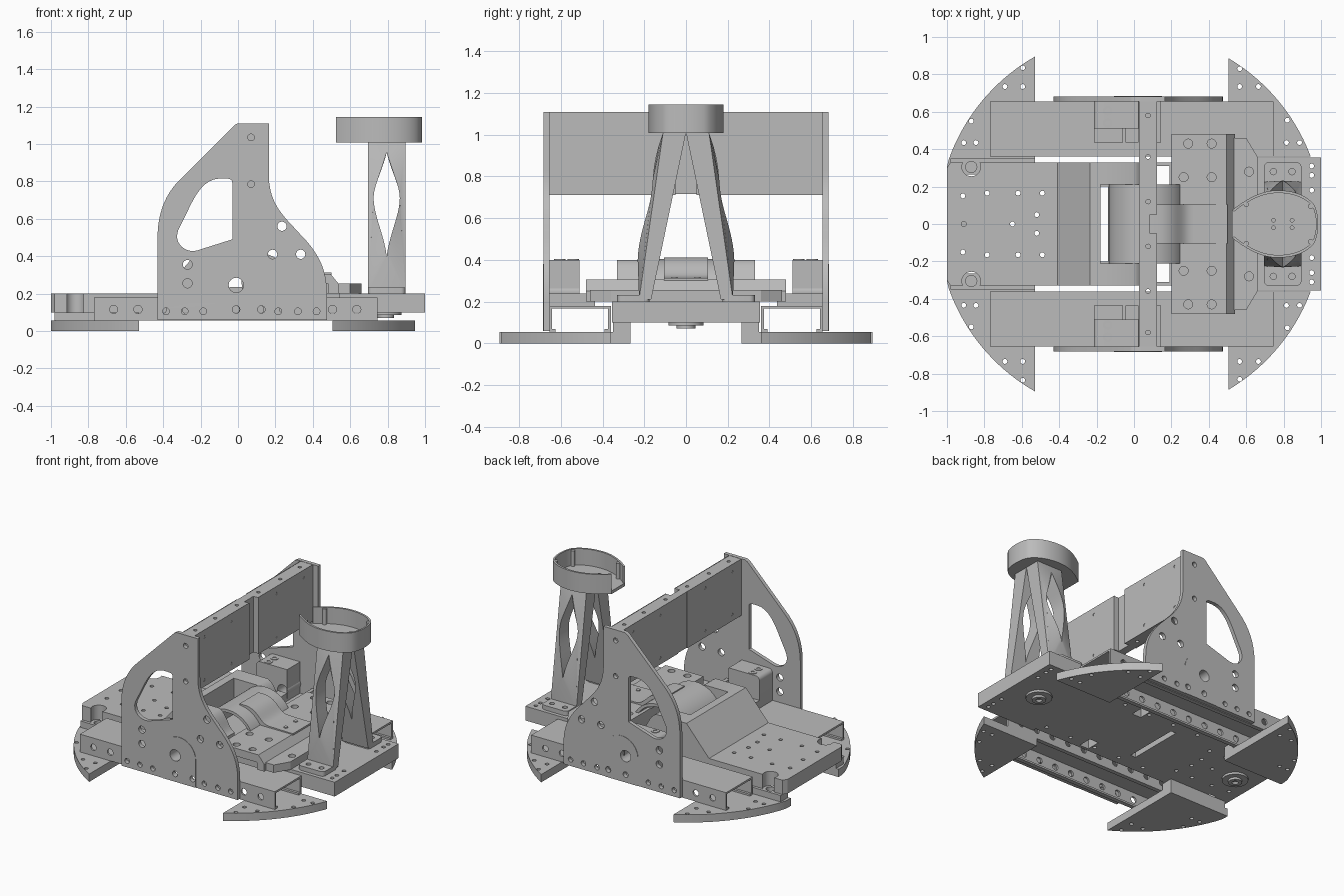
import bpy, bmesh
from math import sin, cos, pi, sqrt, asin, acos, radians
from mathutils import Vector
from mathutils.geometry import interpolate_bezier

cube = bpy.data.objects.get("Cube")
if cube:
    bpy.data.objects.remove(cube)
scene = bpy.context.scene
parts = []

grey = bpy.data.materials.new("plain grey")
grey.use_nodes = True
colour = (0.5, 0.5, 0.5, 1)
grey.diffuse_color = colour
grey.node_tree.nodes["Principled BSDF"].inputs["Base Color"].default_value = colour


def arc(cx, cy, r, a, b, n=16):
    return [(cx + r * cos(radians(a + (b - a) * i / n)),
             cy + r * sin(radians(a + (b - a) * i / n))) for i in range(n + 1)]


def circle(x, y, r=0.013):
    return arc(x, y, r, 0, 360)[:-1]


def rect(x0, y0, x1, y1):
    return [(x0, y0), (x1, y0), (x1, y1), (x0, y1)]


def bezier(a, b, c, d, n=12):
    pts = interpolate_bezier(*[Vector((*p, 0)) for p in (a, b, c, d)], n)
    return [(p.x, p.y) for p in pts]


def flip(pts):
    return [(x, -y) for x, y in reversed(pts)]


def pair(points, r=0.013):
    """Round holes on both sides of the centre line."""
    return [circle(x, s * y, r) for x, y in points for s in (1, -1)]


def plate(name, outline, lo, hi, axis="Z", holes=(), mirror=False):
    """Extrude a flat outline with holes between lo and hi along an axis."""
    curve = bpy.data.curves.new(name, "CURVE")
    curve.dimensions, curve.fill_mode = "2D", "BOTH"
    curve.extrude = (hi - lo) / 2
    for loop in [outline, *holes]:
        spline = curve.splines.new("POLY")
        spline.points.add(len(loop) - 1)
        for p, (u, v) in zip(spline.points, loop):
            p.co = (u, v, 0, 1)
        spline.use_cyclic_u = True
    temp = bpy.data.objects.new("temp", curve)
    scene.collection.objects.link(temp)
    graph = bpy.context.evaluated_depsgraph_get()
    mesh = bpy.data.meshes.new_from_object(temp.evaluated_get(graph))
    bpy.data.objects.remove(temp)
    for v in mesh.vertices:
        x, y, z = v.co
        z += (lo + hi) / 2
        v.co = {"Z": (x, y, z), "Y": (x, z, y), "X": (z, x, y)}[axis]
    bm = bmesh.new()
    bm.from_mesh(mesh)
    bmesh.ops.remove_doubles(bm, verts=bm.verts, dist=0.0002)
    bmesh.ops.recalc_face_normals(bm, faces=bm.faces)
    bm.to_mesh(mesh)
    bm.free()
    mesh.name = name
    mesh.materials.clear()
    mesh.materials.append(grey)
    ob = bpy.data.objects.new(name, mesh)
    scene.collection.objects.link(ob)
    if mirror:
        mod = ob.modifiers.new("mirror", "MIRROR")
        mod.use_axis = (False, True, False)
    parts.append(ob)
    return ob


# Corner skids: segments of one big disc
def skid(name, side, edge, inner, holes):
    r, cx = 1.03, -0.02
    a, b = asin(inner / r), acos(abs(edge - cx) / r)
    rim = [(max(-1, cx + side * r * cos(a + (b - a) * i / 20)),
            r * sin(a + (b - a) * i / 20)) for i in range(21)]
    plate(name, rim + [(edge, inner)], 0, 0.055, holes=[circle(*h) for h in holes], mirror=True)


skid("rear_skids", -1, -0.53, 0.265, [(-.595, .835), (-.69, .735), (-.595, .735),
     (-.87, .55), (-.91, .435), (-.845, .435)])
skid("tower_skids", 1, 0.505, 0.36, [(.565, .83), (.565, .735), (.665, .735),
     (.82, .555), (.815, .435), (.885, .435)])
plate("skid_spacers", rect(-.98, .265, -.53, .35), .055, .1, mirror=True,
      holes=[circle(-.87, .305, .03)])

# Base deck with corner notches, a slot and screw holes
half = [(-1, .3), (-.98, .33)] + arc(-.87, .305, .05, 150, 390) + [(.54, .33), (.54, .355), (1, .355)]
deck_holes = pair([(-.915, .15), (-.785, .165), (-.62, .165), (-.52, .05), (-.49, .165),
                   (.95, .31), (.95, .26), (.95, .18)])
deck_holes += pair([(x / 10, .27) for x in range(-3, 6, 2)])
deck_holes += [circle(-.91, 0), circle(-.65, 0), rect(-.18, -.2, -.14, .2),
               rect(.12, .21, .19, .31), rect(.12, -.31, .19, -.21)]
plate("base_deck", half + flip(half), .1, .2, holes=deck_holes)

# Hubs beneath the deck
for label, x in (("rear", -.84), ("tower", .79)):
    plate(label + "_hub_flange", circle(x, 0, .085), .085, .1)
    plate(label + "_hub", circle(x, 0, .045), .07, .085, holes=[circle(x, 0, .02)])

# Side channels, open underneath
wall_holes = [circle(-.665 + .13 * i, .115, .022) for i in range(11)]
plate("channel_tops", rect(-.77, .36, .745, .655), .167, .18, mirror=True)
for label, y in (("inner", .36), ("outer", .642)):
    plate("channel_%s_walls" % label, rect(-.77, .055, .745, .18), y, y + .013, "Y", wall_holes, True)
plate("channel_inner_lips", rect(-.77, .36, .745, .39), .055, .068, mirror=True)
plate("channel_outer_lips", rect(-.77, .625, .745, .655), .055, .068, mirror=True)

# Tall side plates with a window and bolt holes
outline = [(-.43, .06), (-.43, .48)]
outline += bezier((-.43, .5), (-.43, .63), (-.39, .73), (-.31, .81))
outline += [(-.02, 1.1), (.0, 1.11), (.165, 1.11)]
outline += bezier((.165, .83), (.165, .67), (.26, .6), (.33, .52))
outline += bezier((.35, .5), (.44, .4), (.475, .32), (.475, .2)) + [(.475, .06)]
window = bezier((-.03, .79), (-.03, .81), (-.04, .815), (-.07, .815), 5)
window += bezier((-.1, .815), (-.21, .81), (-.25, .67), (-.305, .57))
window += bezier((-.31, .56), (-.36, .47), (-.28, .415), (-.22, .43)) + [(-.03, .49)]
bolts = [(.235, .56), (.185, .41), (.335, .41), (-.27, .355), (-.27, .255)]
small = [(.07, 1.035), (.07, .785)] + [(x, .105) for x in (-.385, -.285, -.185, .215, .32, .42)]
axle = circle(-.01, .245, .04)
low = [circle(x, .115, .02) for x in (-.01, .125)]
plate("side_plates", outline, .655, .682, "Y", mirror=True,
      holes=[window, axle] + low + [circle(*p, .025) for p in bolts] + [circle(*p, .018) for p in small])
plate("axle_covers", [(.15, .06)] + arc(.022, .252, .128, 0, 180) + [(-.106, .06)],
      .682, .685, "Y", [axle] + low, True)

# Bearing blocks beside the side plates
block = [(.025, .18), (.025, .4)] + arc(-.185, .37, .03, 90, 180, 6) + [(-.215, .18)]
plate("bearing_blocks", block, .51, .655, "Y", [axle], True)
plate("bearing_flanges", rect(-.215, .435, -.06, .51), .18, .235, mirror=True)
plate("bearing_feet", rect(-.045, .435, .025, .51), .18, .235, mirror=True)
plate("bearing_tabs", rect(.12, .435, .145, .655), .18, .24, mirror=True)
plate("bearing_bolts", circle(-.14, .605, .027), .4, .404, holes=[circle(-.14, .605, .012)], mirror=True)
plate("bearing_inner_bolts", circle(-.14, .54, .027), .4, .404, holes=[circle(-.14, .54, .012)], mirror=True)

# Upper cross beam with a central groove
beam = [(.03, -.655), (.12, -.655), (.12, -.05), (.085, -.05), (.085, .05),
        (.12, .05), (.12, .655), (.03, .655)]
plate("cross_beam_core", beam, .715, 1.108, holes=pair([(.075, y) for y in (.12, .36, .58)], .012))
for label, x in (("rear", .027), ("tower", .12)):
    for s in (-1, 1):
        plate("%s_beam_face" % label, rect(s * .05, .712, s * .655, 1.11), x, x + .003, "X",
              [circle(s * y, z, .01) for y in (.25, .55) for z in (.76, 1.06)])

# Central hump: ramp, cheeks and hollow drum guard
plate("ramp", [(-.41, .2), (-.235, .4), (-.18, .4), (-.18, .2)], -.33, .33, "Y")
cheek = [(-.18, .2), (-.18, .4)] + bezier((.0, .4), (.06, .38), (.07, .28), (.12, .26)) + [(.12, .2)]
plate("hump_cheeks", cheek, .21, .33, "Y", [axle], True)
plate("drum_guard", arc(.07, .2, .205, 0, 180, 28) + arc(.07, .2, .185, 180, 0, 28), -.21, .21, "Y")

# Mounting plates between the hump and the tower
mount_holes = pair([(.29, .43), (.415, .43), (.265, .25), (.415, .25)], .024)
plate("mount_lower", [(.2, -.46), (.6, -.46), (.66, -.36), (.66, .36), (.6, .46), (.2, .46)],
      .2, .255, holes=mount_holes + pair([(.615, .28)], .024))
plate("mount_upper", rect(.2, -.48, .49, .48), .25, .305, holes=mount_holes)
plate("mount_bevel", [(.485, .2), (.485, .305), (.495, .305), (.54, .25), (.54, .2)], -.48, .48, "Y")
tongue = [(.085, .395), (.085, .412)] + bezier((.14, .412), (.24, .4), (.24, .315), (.32, .315))
plate("centre_tongue", tongue + [(.5, .312), (.5, .3), (.2, .3)], -.105, .105, "Y")
plate("tongue_bolts", circle(.41, .055, .014), .31, .319, mirror=True)

# Tower feet and legs
pad = []
for cx, cy, a in ((.87, .305, 0), (.72, .305, 90), (.72, .2, 180), (.87, .2, 270)):
    pad += arc(cx, cy, .025, a, a + 90, 5)
plate("tower_pads", pad, .2, .232, mirror=True, holes=[circle(.745, .28, .017), circle(.845, .28, .017)])
lens = bezier((.795, .955), (.82, .85), (.865, .78), (.865, .71))
lens += bezier((.865, .71), (.865, .62), (.81, .52), (.795, .4))[1:]
lens += [(1.59 - x, z) for x, z in reversed(lens[1:-1])]
leg = plate("tower_legs", rect(.695, .21, .895, 1.01), 0, 1, "Y", [lens], True)
for v in leg.data.vertices:
    t = (v.co.z - .21) / .8
    inner = .167 * (1 - t)
    outer = .225 - .115 * t + .05 * max(0, 1 - abs(v.co.x - .795) / .1) * sin(pi * t)
    v.co.y = inner + (outer - inner) * v.co.y

# Open cup on top of the tower
edge = bezier((.985, 0), (.985, .03), (.98, .07), (.965, .1), 8)
edge += bezier((.965, .1), (.93, .15), (.86, .178), (.78, .18))[1:]
edge += bezier((.78, .18), (.7, .183), (.62, .15), (.525, .075))[1:]
rim = flip(edge) + edge[1:]
inside = [(.76 + (x - .76) * .95, y * .92) for x, y in reversed(rim)]
inside[0], inside[-1] = (.535, .066), (.535, -.066)
plate("cup_floor", rim, 1.008, 1.03, holes=pair([(.745, .02), (.845, .02)], .01))
plate("cup_wall", rim + inside, 1.03, 1.145)
plate("cup_posts", circle(.6, .105, .014), 1.03, 1.14, mirror=True)
plate("cup_far_posts", circle(.945, .095, .014), 1.03, 1.14, mirror=True)

# Soft shading with crisp edges
bpy.ops.object.select_all(action="DESELECT")
for ob in parts:
    ob.select_set(True)
bpy.context.view_layer.objects.active = parts[0]
bpy.ops.object.shade_smooth_by_angle(angle=radians(30))
